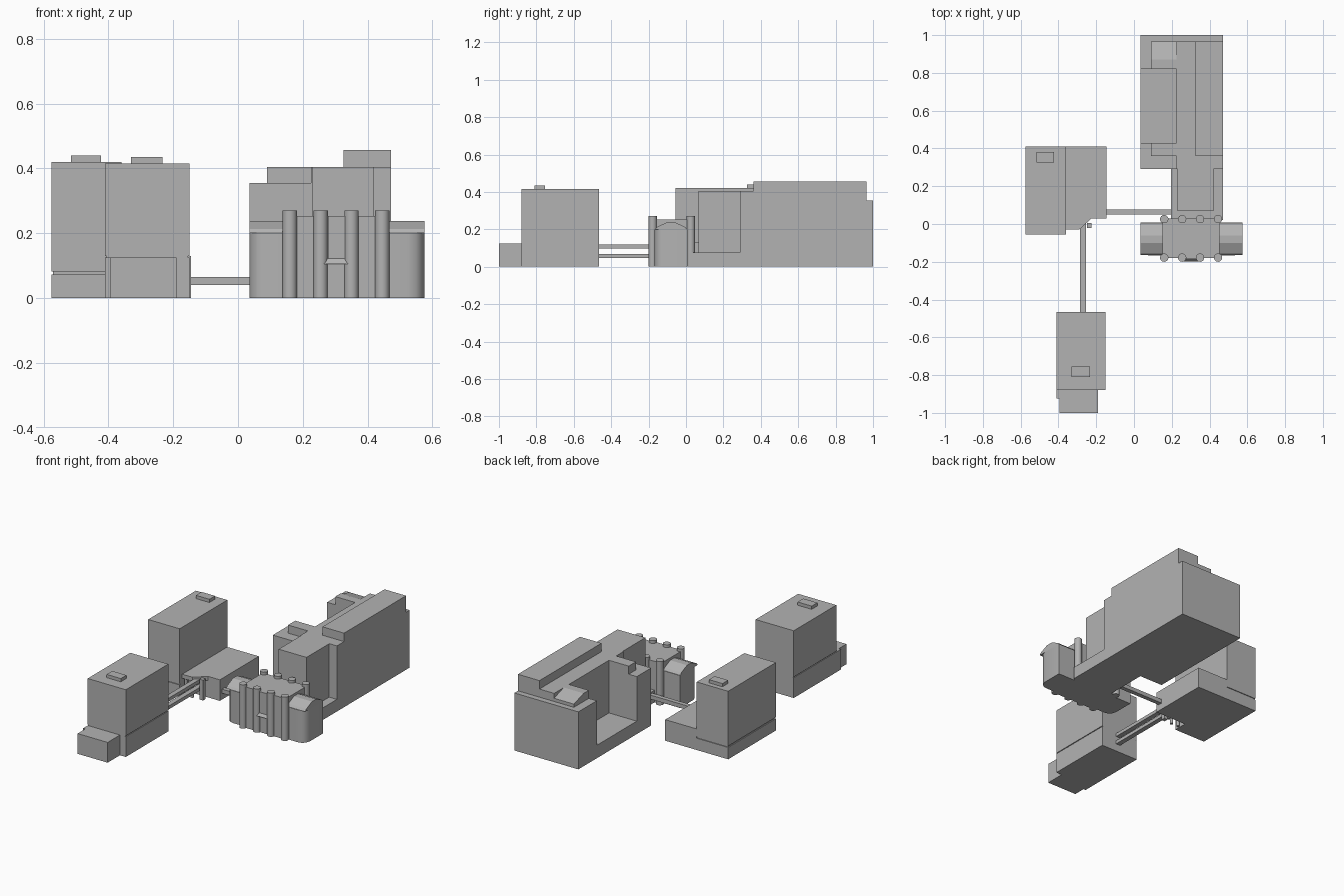
import bpy, bmesh

cube = bpy.data.objects.get("Cube")
if cube:
    bpy.data.objects.remove(cube, do_unlink=True)

# Single clay-grey material
grey = bpy.data.materials.new("clay grey")
grey.use_nodes = True
colour = (0.45, 0.45, 0.45, 1)
grey.diffuse_color = colour
for node in grey.node_tree.nodes:
    if node.type == 'BSDF_PRINCIPLED':
        node.inputs["Base Color"].default_value = colour


def finish(name, bm):
    bmesh.ops.recalc_face_normals(bm, faces=bm.faces)
    mesh = bpy.data.meshes.new(name)
    bm.to_mesh(mesh)
    bm.free()
    mesh.materials.append(grey)
    ob = bpy.data.objects.new(name, mesh)
    bpy.context.collection.objects.link(ob)
    return ob


def prism(name, outline, offset):
    """Extrude a closed outline of 3D points along an offset."""
    bm = bmesh.new()
    face = bm.faces.new([bm.verts.new(p) for p in outline])
    new = bmesh.ops.extrude_face_region(bm, geom=[face])["geom"]
    moved = [v for v in new if isinstance(v, bmesh.types.BMVert)]
    bmesh.ops.translate(bm, verts=moved, vec=offset)
    return finish(name, bm)


def plan(name, points, z0, z1):
    return prism(name, [(x, y, z0) for x, y in points], (0, 0, z1 - z0))


def box(name, x0, x1, y0, y1, z0, z1):
    return plan(name, [(x0, y0), (x1, y0), (x1, y1), (x0, y1)], z0, z1)


def column(name, x, y, r, z0, z1):
    bm = bmesh.new()
    bmesh.ops.create_cone(bm, cap_ends=True, segments=24, radius1=r, radius2=r, depth=z1 - z0)
    bmesh.ops.translate(bm, verts=bm.verts, vec=(x, y, (z0 + z1) / 2))
    ob = finish(name, bm)
    smooth(ob)
    return ob


def smooth(ob):
    bpy.ops.object.select_all(action='DESELECT')
    ob.select_set(True)
    bpy.context.view_layer.objects.active = ob
    bpy.ops.object.shade_smooth_by_angle(angle=0.6)


# South tower with a low front annex
box("south_base", -0.405, -0.155, -0.88, -0.465, 0, 0.13)
box("south_base_lower", -0.41, -0.15, -0.88, -0.465, 0, 0.125)
box("south_tower", -0.41, -0.15, -0.88, -0.465, 0.13, 0.415)
box("south_roof_hut", -0.33, -0.233, -0.81, -0.755, 0.415, 0.435)
box("south_annex", -0.395, -0.19, -1, -0.88, 0, 0.125)
box("south_annex_step", -0.41, -0.39, -0.925, -0.88, 0, 0.125)

# West tower with a low wing and a canopy on posts
box("west_base", -0.575, -0.36, -0.055, 0.41, 0, 0.073)
box("west_core", -0.57, -0.36, -0.05, 0.405, 0.073, 0.082)
box("west_tower", -0.575, -0.36, -0.055, 0.41, 0.082, 0.42)
box("west_roof_hut", -0.515, -0.423, 0.325, 0.38, 0.42, 0.44)
box("west_wing", -0.36, -0.145, 0.03, 0.41, 0, 0.13)
plan("west_canopy", [(-0.36, -0.03), (-0.29, -0.03), (-0.225, 0.03), (-0.36, 0.03)], 0.105, 0.13)
box("corner_post", -0.25, -0.225, -0.02, 0.005, 0, 0.125)
for i, (x, y) in enumerate([(-0.345, -0.015), (-0.3, -0.018), (-0.25, 0.018)]):
    column(f"canopy_post_{i}", x, y, 0.009, 0, 0.105)

# Covered walkways between the buildings
for level, z in (("lower", 0.048), ("upper", 0.097)):
    box(f"south_walkway_{level}", -0.285, -0.255, -0.47, 0.03, z, z + 0.021)
box("east_walkway", -0.15, 0.21, 0.05, 0.077, 0.04, 0.065)

# East building: plinth around an open court
box("east_plinth", 0.035, 0.472, 0.29, 1, 0, 0.08)
box("east_link_plinth", 0.195, 0.472, 0.02, 0.29, 0, 0.075)
box("east_front_block", 0.23, 0.42, 0.068, 0.29, 0.075, 0.405)
box("east_spine", 0.225, 0.472, 0.29, 0.965, 0.08, 0.405)
box("east_back_strip", 0.225, 0.472, 0.965, 1, 0.08, 0.355)
box("east_south_arm", 0.035, 0.225, 0.29, 0.43, 0.08, 0.355)
box("east_south_arm_top", 0.09, 0.225, 0.36, 0.43, 0.355, 0.405)
box("east_north_arm", 0.035, 0.225, 0.82, 1, 0.08, 0.355)
prism("east_north_arm_top",
      [(0.09, 0.82, 0.355), (0.09, 0.965, 0.355), (0.09, 0.965, 0.375),
       (0.09, 0.87, 0.405), (0.09, 0.82, 0.405)], (0.135, 0, 0))
box("east_penthouse", 0.325, 0.472, 0.36, 0.965, 0.405, 0.457)

# Gate hall: central block, colonnade and entrance hood
box("gate_hall", 0.15, 0.452, -0.18, 0.028, 0, 0.253)
for i in range(4):
    for side, y in (("front", -0.178), ("back", 0.026)):
        column(f"gate_column_{side}_{i}", 0.16 + i * 0.095, y, 0.022, 0, 0.27)
box("gate_door_panel", 0.277, 0.332, -0.186, -0.18, 0.115, 0.253)
prism("gate_hood", [(0.265, -0.18, 0.105), (0.265, -0.198, 0.105), (0.265, -0.186, 0.122),
                    (0.265, -0.18, 0.122)], (0.075, 0, 0))

# Gate side wings with rounded front corners and gabled roofs
middle = 0.305
for name, s in (("left", 1), ("right", -1)):
    half = 0.27
    corner = [(half - 0.05, -0.168), (half - 0.025, -0.162), (half - 0.008, -0.146), (half, -0.12)]
    outline = [(0.14, -0.168)] + corner + [(half, 0.008), (0.14, 0.008)]
    wing = plan(f"gate_wing_{name}", [(middle + s * x, y) for x, y in outline], 0, 0.2)
    smooth(wing)
    x = middle + s * 0.14
    gable = [(-0.165, 0.2), (-0.155, 0.213), (-0.1, 0.238), (-0.06, 0.238), (-0.005, 0.213), (0.005, 0.2)]
    prism(f"gate_roof_{name}", [(x, y, z) for y, z in gable], (s * 0.13, 0, 0))
